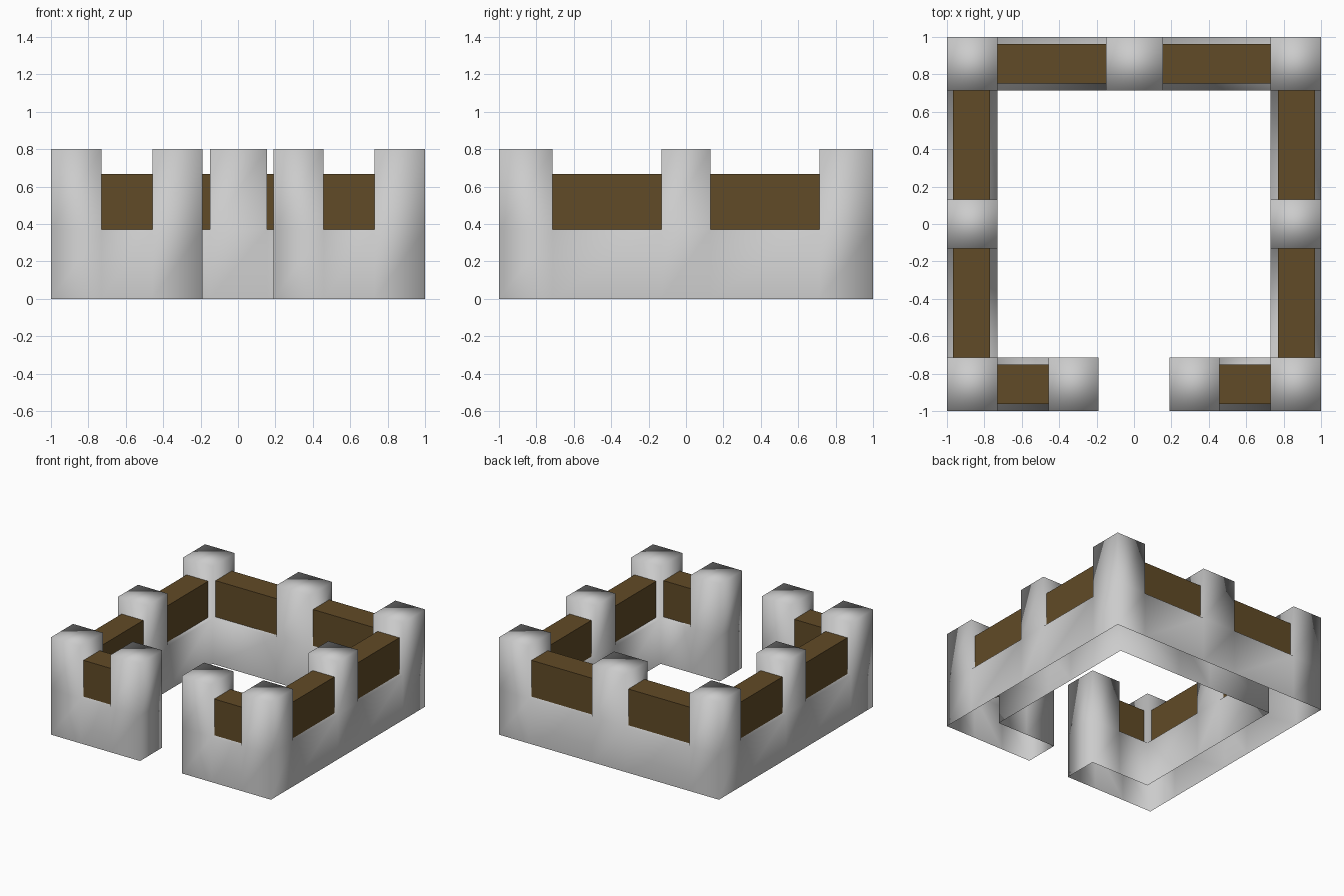
import bpy, bmesh

if "Cube" in bpy.data.objects:
    bpy.data.objects.remove(bpy.data.objects["Cube"])

X, Y = 0.73, 0.713          # inner faces of the walls
WALL, PILLAR, BEAM = 0.37, 0.8, 0.668
GATE, POST = 0.19, 0.458    # gate opening and inner edge of gate-post gap

# Plan cells (x0, x1, y0, y1)
pillars = [(-0.15, 0.155, Y, 1)]
gaps = [(-X, -0.15, Y, 1), (0.155, X, Y, 1)]
beams = [(-X, -0.15, 0.752, 0.962), (0.155, X, 0.752, 0.962)]


def side(s, a, b):
    """x range on the left (-1) or right (1) side"""
    return tuple(sorted((s * a, s * b)))


for s in (-1, 1):
    pillars += [side(s, X, 1) + r for r in ((-1, -Y), (-0.13, 0.13), (Y, 1))]
    pillars.append(side(s, GATE, POST) + (-1, -Y))
    gaps.append(side(s, POST, X) + (-1, -Y))
    beams.append(side(s, POST, X) + (-0.962, -0.752))
    for r in ((-Y, -0.13), (0.13, Y)):
        gaps.append(side(s, X, 1) + r)
        beams.append(side(s, 0.77, 0.967) + r)


def raise_faces(bm, faces, h):
    """Extrude faces upwards and return the new top faces"""
    geom = bmesh.ops.extrude_face_region(bm, geom=faces)["geom"]
    bmesh.ops.translate(bm, vec=(0, 0, h),
                        verts=[g for g in geom if isinstance(g, bmesh.types.BMVert)])
    return [g for g in geom if isinstance(g, bmesh.types.BMFace)]


# Stone wall: one smooth-shaded hollow shell with pillars drawn up out of it
bm = bmesh.new()
corners = {}


def vert(x, y):
    key = (round(x, 3), round(y, 3))
    if key not in corners:
        corners[key] = bm.verts.new((x, y, 0))
    return corners[key]


for x0, x1, y0, y1 in pillars + gaps:
    bm.faces.new([vert(x0, y0), vert(x1, y0), vert(x1, y1), vert(x0, y1)])
tops = raise_faces(bm, bm.faces[:], WALL)
posts = []
for f in tops:
    c = f.calc_center_median()
    if any(a < c.x < b and d < c.y < e for a, b, d, e in pillars):
        posts.append(f)
raise_faces(bm, posts, PILLAR - WALL)
bmesh.ops.delete(bm, geom=[f for f in posts if f.is_valid], context='FACES_ONLY')
bmesh.ops.recalc_face_normals(bm, faces=bm.faces[:])
# Open underside
bmesh.ops.delete(bm, geom=[f for f in bm.faces if all(v.co.z < 0.001 for v in f.verts)],
                 context='FACES')
for f in bm.faces:
    f.smooth = True
mesh = bpy.data.meshes.new("stone_wall")
bm.to_mesh(mesh)
bm.free()
bpy.context.collection.objects.link(bpy.data.objects.new("stone_wall", mesh))

# Wooden beams filling the gaps between pillars
wood = bpy.data.materials.new("wood")
wood.diffuse_color = (0.12, 0.07, 0.02, 1)
wood.use_nodes = True
wood.node_tree.nodes["Principled BSDF"].inputs["Base Color"].default_value = wood.diffuse_color
for x0, x1, y0, y1 in beams:
    bpy.ops.mesh.primitive_cube_add(
        size=1, location=((x0 + x1) / 2, (y0 + y1) / 2, (WALL + BEAM) / 2))
    beam = bpy.context.object
    beam.name = "wooden_beam"
    beam.scale = (x1 - x0, y1 - y0, BEAM - WALL)
    beam.data.materials.append(wood)
